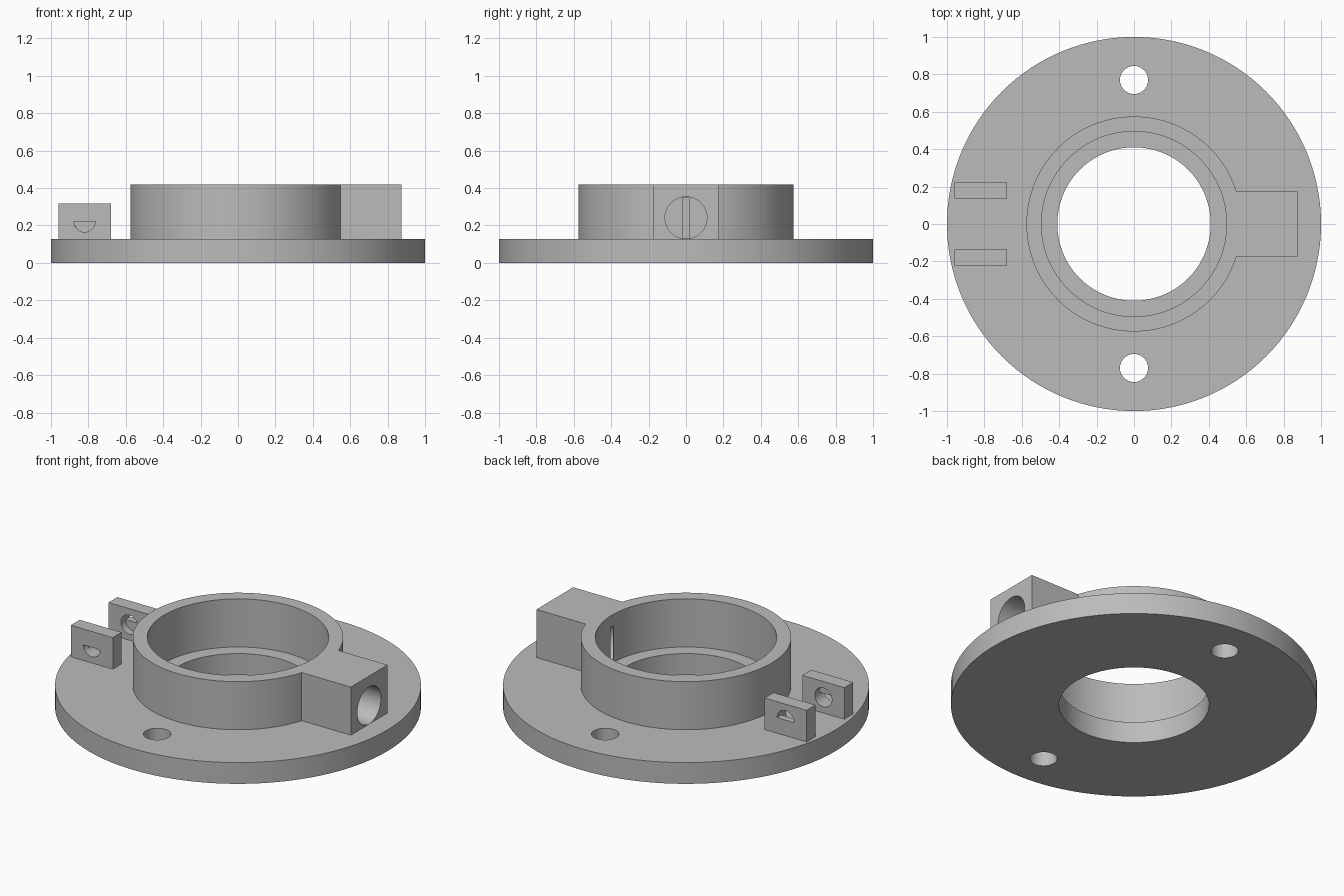
import bpy
from math import pi

if "Cube" in bpy.data.objects:
    bpy.data.objects.remove(bpy.data.objects["Cube"], do_unlink=True)

grey = bpy.data.materials.new("plain_grey")
grey.use_nodes = True
COLOUR = (0.5, 0.5, 0.5, 1)
grey.diffuse_color = COLOUR
grey.node_tree.nodes["Principled BSDF"].inputs["Base Color"].default_value = COLOUR

BASE = 0.128   # top of the flange
TOP = 0.418    # top of the collar


def cylinder(name, radius, start, end, centre=(0, 0), axis="Z", sides=128):
    """Cylinder from start to end along an axis; centre gives the other two coordinates."""
    mid = (start + end) / 2
    a, b = centre
    loc = {"X": (mid, a, b), "Y": (a, mid, b), "Z": (a, b, mid)}[axis]
    rot = {"X": (0, pi / 2, 0), "Y": (pi / 2, 0, 0), "Z": (0, 0, 0)}[axis]
    bpy.ops.mesh.primitive_cylinder_add(vertices=sides, radius=radius, depth=abs(end - start),
                                        location=loc, rotation=rot)
    return prepare(name)


def box(name, x, y, z):
    """Box spanning the given (low, high) ranges."""
    spans = (x, y, z)
    bpy.ops.mesh.primitive_cube_add(size=1, location=[(lo + hi) / 2 for lo, hi in spans])
    bpy.context.object.scale = [hi - lo for lo, hi in spans]
    return prepare(name)


def prepare(name):
    ob = bpy.context.object
    ob.name = ob.data.name = name
    bpy.ops.object.transform_apply(location=True, rotation=True, scale=True)
    ob.data.materials.append(grey)
    return ob


def combine(target, tool, operation="DIFFERENCE"):
    """Apply a boolean and remove the tool."""
    mod = target.modifiers.new("boolean", "BOOLEAN")
    mod.operation, mod.object, mod.solver = operation, tool, "EXACT"
    bpy.ops.object.select_all(action="DESELECT")
    target.select_set(True)
    bpy.context.view_layer.objects.active = target
    bpy.ops.object.modifier_apply(modifier=mod.name)
    bpy.data.objects.remove(tool, do_unlink=True)


def finish(ob):
    bpy.ops.object.select_all(action="DESELECT")
    ob.select_set(True)
    bpy.context.view_layer.objects.active = ob
    bpy.ops.object.shade_smooth_by_angle(angle=pi / 6)


# Round flange with a central bore and two bolt holes
flange = cylinder("flange", 1, 0, BASE)
combine(flange, cylinder("bore_cutter", 0.41, -0.1, 0.3))
for side in (-1, 1):
    combine(flange, cylinder("bolt_cutter", 0.075, -0.1, 0.3, (0, side * 0.77), sides=64))
finish(flange)

# Collar joined to the clamp block
collar = cylinder("collar_with_block", 0.575, BASE, TOP)
combine(collar, box("block", (0.52, 0.875), (-0.175, 0.175), (BASE, TOP)), "UNION")
combine(collar, cylinder("pocket_cutter", 0.495, 0, 0.6))

# Round socket in the block, breaking through the collar as a thin slot
combine(collar, cylinder("socket_cutter", 0.112, 0.498, 1, (0, 0.241), "X", 64))
combine(collar, box("slot_cutter", (0.46, 0.51), (-0.015, 0.015), (0.131, 0.351)))
finish(collar)

# Pair of lugs: round recess inside, half-round opening outside
for side, name in ((-1, "right_lug"), (1, "left_lug")):
    inner, middle, outer = side * 0.137, side * 0.18, side * 0.222
    lug = box(name, (-0.96, -0.68), sorted((inner, outer)), (BASE, 0.318))
    combine(lug, cylinder("recess_cutter", 0.057, side * 0.1, middle, (-0.82, 0.222), "Y", 48))
    half = cylinder("half_cutter", 0.057, side * 0.15, side * 0.3, (-0.82, 0.222), "Y", 48)
    keep = (0.222, 0.4) if side > 0 else (0.1, 0.222)
    combine(half, box("half_limit", (-1, -0.6), (-0.4, 0.4), keep), "INTERSECT")
    combine(lug, half)
    finish(lug)
    lug.name = {-1: "front_lug", 1: "back_lug"}[side]
